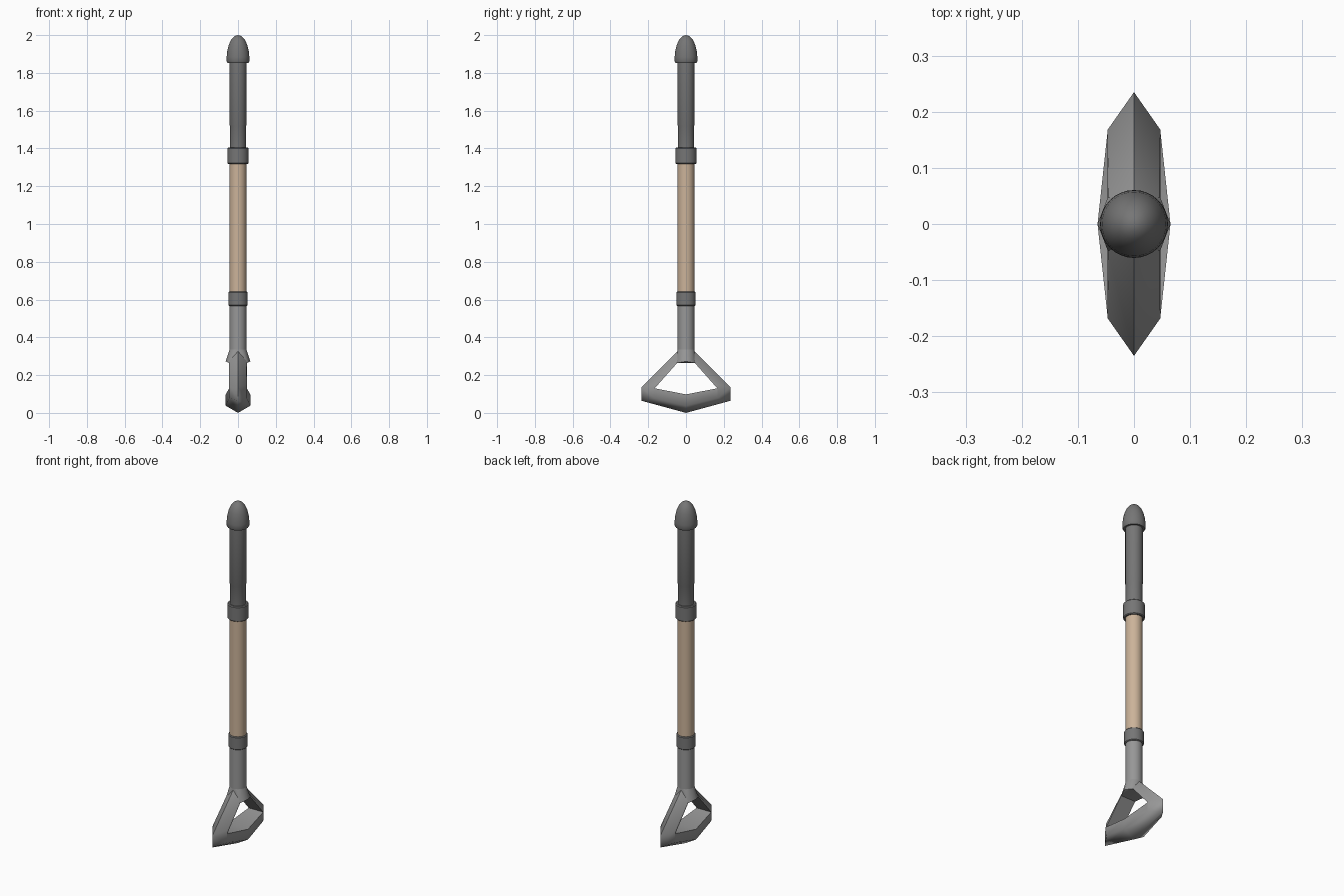
import bpy, bmesh, math

if "Cube" in bpy.data.objects:
    bpy.data.objects.remove(bpy.data.objects["Cube"])


def paint(name, color):
    m = bpy.data.materials.new(name)
    m.diffuse_color = (*color, 1)
    m.use_nodes = True
    m.node_tree.nodes["Principled BSDF"].inputs["Base Color"].default_value = m.diffuse_color
    return m


wood = paint("wood", (0.60, 0.45, 0.32))
steel = paint("steel", (0.31, 0.31, 0.31))
dark = paint("dark_steel", (0.18, 0.18, 0.18))


def finish(name, bm, material, angle=40):
    bmesh.ops.remove_doubles(bm, verts=bm.verts, dist=1e-5)
    bmesh.ops.recalc_face_normals(bm, faces=bm.faces)
    mesh = bpy.data.meshes.new(name)
    bm.to_mesh(mesh)
    bm.free()
    ob = bpy.data.objects.new(name, mesh)
    bpy.context.collection.objects.link(ob)
    mesh.materials.append(material)
    bpy.ops.object.select_all(action='DESELECT')
    ob.select_set(True)
    bpy.context.view_layer.objects.active = ob
    bpy.ops.object.shade_smooth_by_angle(angle=math.radians(angle))
    return ob


def lathe(name, profile, material, n=32):
    bm = bmesh.new()
    vs = [bm.verts.new((r, 0, z)) for r, z in profile]
    es = [bm.edges.new(p) for p in zip(vs, vs[1:])]
    bmesh.ops.spin(bm, geom=vs + es, cent=(0, 0, 0), axis=(0, 0, 1),
                   angle=math.tau, steps=n, use_duplicate=False)
    return finish(name, bm, material)


def collar(name, r, z0, z1, b=0.004):
    return lathe(name, [(0.04, z0), (r - b, z0), (r, z0 + b),
                        (r, z1 - b), (r - b, z1), (0.04, z1)], dark)


# Shaft sections, collars and domed cap
lathe("wooden_shaft", [(0.0445, 0.60), (0.0445, 1.36)], wood)
lathe("lower_tube", [(0.0445, 0.33), (0.0445, 0.60)], steel)
lathe("upper_sleeve", [(0.0435, 1.36), (0.0435, 1.52), (0.0455, 1.525), (0.0455, 1.87)], dark)
collar("lower_collar", 0.051, 0.566, 0.642)
collar("upper_collar", 0.056, 1.318, 1.405)
lathe("domed_cap", [(0.04, 1.853), (0.056, 1.853), (0.0605, 1.862), (0.060, 1.885),
                    (0.057, 1.915), (0.050, 1.945), (0.040, 1.97),
                    (0.026, 1.988), (0.013, 1.997), (0, 2.0)], dark)

# Hub where the tube flares into the two arms
bm = bmesh.new()
for i in range(32):
    a = math.tau * i / 32
    bm.verts.new((0.0445 * math.cos(a), 0.0445 * math.sin(a), 0.335))
for sx in (1, -1):
    bm.verts.new((sx * 0.065, 0, 0.273))
    for sy in (1, -1):
        bm.verts.new((sx * 0.047, sy * 0.047, 0.264))
bmesh.ops.convex_hull(bm, input=bm.verts)
finish("handle_hub", bm, steel, 60)

# Handle loop: inner edge (x, y, z), side edge (x, y, z), outer ridge (y, z)
stations = [
    ((0.065, 0.0, 0.098), (0.065, 0.0, 0.038), (0.0, 0.0)),
    ((0.047, 0.166, 0.13), (0.047, 0.166, 0.078), (0.235, 0.064)),
    ((0.047, 0.166, 0.13), (0.047, 0.168, 0.150), (0.235, 0.135)),
    ((0.047, 0.047, 0.264), (0.045, 0.047, 0.275), (0.038, 0.333)),
]
bm = bmesh.new()
for sy in (1, -1):
    rings = []
    for (ix, iy, iz), (ox, oy, oz), (ry, rz) in stations:
        pts = [(-ix, iy, iz), (ix, iy, iz), (ox, oy, oz), (0, ry, rz), (-ox, oy, oz)]
        rings.append([(x, sy * y, z) for x, y, z in pts])
    for a, b in zip(rings, rings[1:]):
        for i in range(5):
            j = (i + 1) % 5
            quad = list(dict.fromkeys((a[i], a[j], b[j], b[i])))
            if len(quad) > 2:
                bm.faces.new([bm.verts.new(p) for p in quad])
finish("grip_handle", bm, steel, 75)
